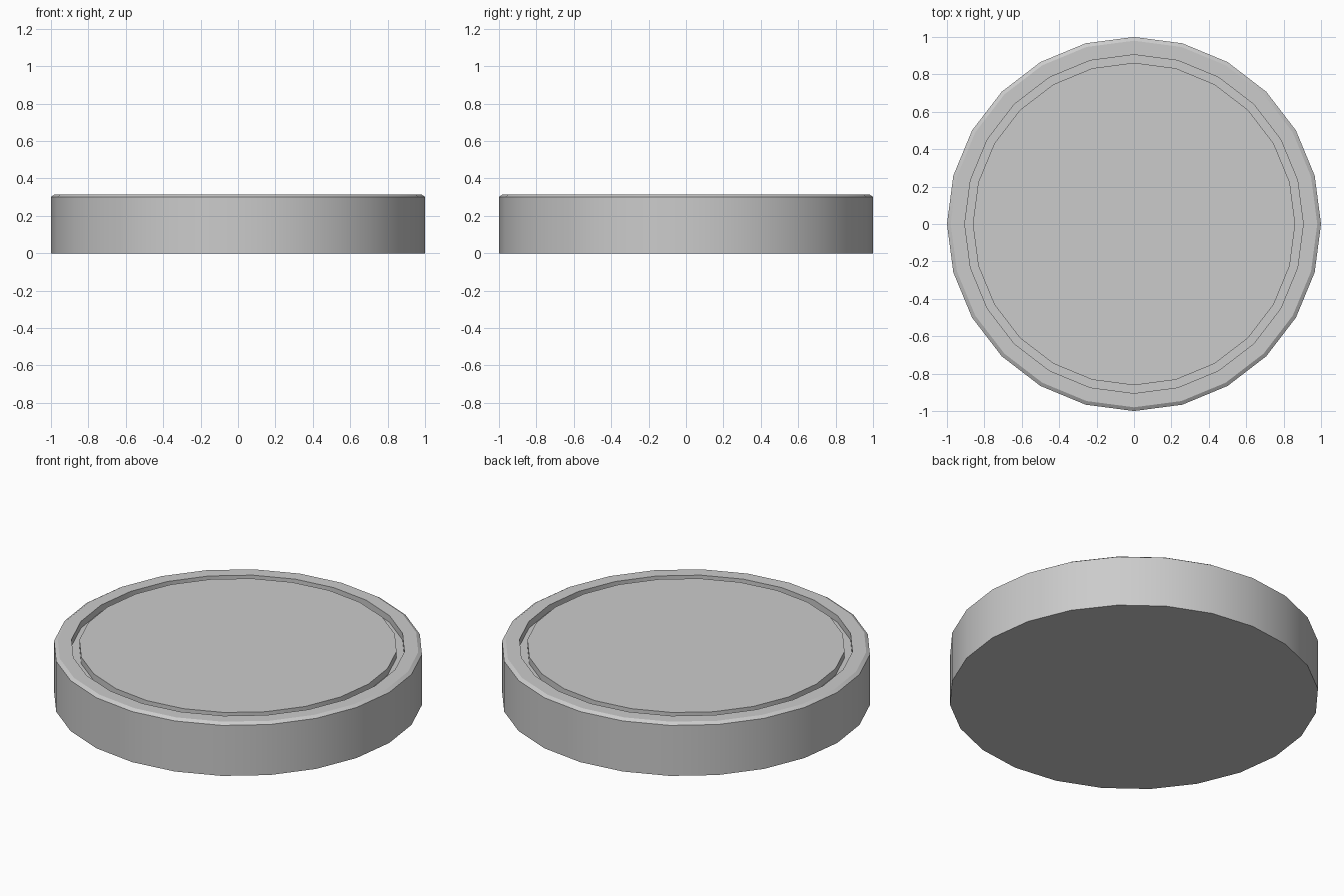
import bpy, bmesh
from math import sin, cos, pi

if "Cube" in bpy.data.objects:
    bpy.data.objects.remove(bpy.data.objects["Cube"])

SIDES = 24

# Half profile (radius, height): base, wall, chamfered rim, groove, centre plate
PROFILE = [(1.0, 0.0), (1.0, 0.302), (0.98, 0.315), (0.905, 0.315),
           (0.905, 0.275), (0.862, 0.275), (0.862, 0.315)]


def lathe(name, profile, sides):
    bm = bmesh.new()
    rings = [[bm.verts.new((r * cos(2 * pi * i / sides), r * sin(2 * pi * i / sides), z))
              for i in range(sides)] for r, z in profile]
    for a, b in zip(rings, rings[1:]):
        for i in range(sides):
            j = (i + 1) % sides
            bm.faces.new((a[i], a[j], b[j], b[i]))
    bm.faces.new(rings[0][::-1])
    bm.faces.new(rings[-1])
    bmesh.ops.recalc_face_normals(bm, faces=bm.faces)
    mesh = bpy.data.meshes.new(name)
    bm.to_mesh(mesh)
    bm.free()
    obj = bpy.data.objects.new(name, mesh)
    bpy.context.collection.objects.link(obj)
    return obj


# Round disc with a grooved top
disc = lathe("grooved_disc", PROFILE, SIDES)
bpy.context.view_layer.objects.active = disc
disc.select_set(True)
bpy.ops.object.shade_smooth_by_angle(angle=pi / 6)
